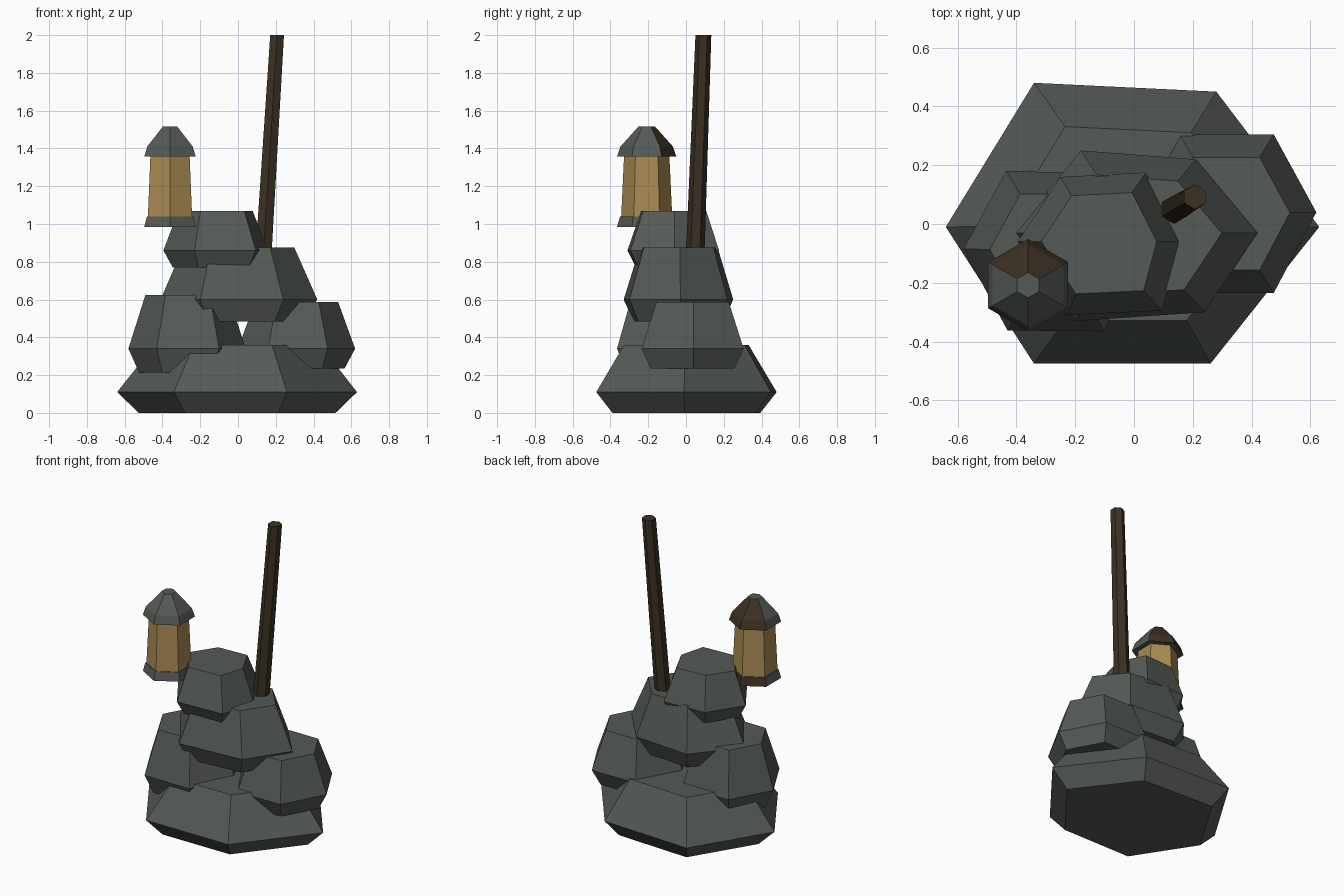
import bpy, bmesh, math

if "Cube" in bpy.data.objects:
    bpy.data.objects.remove(bpy.data.objects["Cube"])


def material(name, rgb):
    m = bpy.data.materials.new(name)
    m.diffuse_color = (*rgb, 1)
    m.use_nodes = True
    m.node_tree.nodes["Principled BSDF"].inputs["Base Color"].default_value = m.diffuse_color
    return m


STONE = material("grey stone", (0.090, 0.103, 0.094))
WOOD = material("dark brown wood", (0.045, 0.030, 0.017))
GLASS = material("amber glass", (0.40, 0.255, 0.085))


def loft(name, rings, mats, rule=None):
    """Join stacked rings of points into a closed, flat-shaded solid."""
    bm = bmesh.new()
    loops = [[bm.verts.new(p) for p in ring] for ring in rings]
    n = len(loops[0])
    bm.faces.new(loops[0][::-1])
    bm.faces.new(loops[-1])
    for a, b in zip(loops, loops[1:]):
        for i in range(n):
            j = (i + 1) % n
            bm.faces.new((a[i], a[j], b[j], b[i]))
    bmesh.ops.recalc_face_normals(bm, faces=bm.faces)
    bm.normal_update()
    if rule:
        for f in bm.faces:
            f.material_index = rule(f)
    me = bpy.data.meshes.new(name)
    bm.to_mesh(me)
    bm.free()
    for m in mats:
        me.materials.append(m)
    ob = bpy.data.objects.new(name, me)
    bpy.context.collection.objects.link(ob)
    return ob


def rock(name, centre, outline, z, bottom=0.82, top=0.71):
    """Six-sided boulder: widest outline at z[1], shrunk below and above."""
    cx, cy = centre
    rings = [[(cx + (x - cx) * s, cy + (y - cy) * s, h) for x, y in outline]
             for s, h in zip((bottom, 1, top), z)]
    return loft(name, rings, [STONE])


def hexagon(x, y, z, r):
    """Hexagon with corners pointing along y."""
    return [(x + r * math.cos(math.radians(30 + 60 * i)),
             y + r * math.sin(math.radians(30 + 60 * i)), z) for i in range(6)]


# Boulder pile
rock("base_rock", (0, 0),
     [(-.64, -.01), (-.34, -.475), (.26, -.475), (.63, -.01), (.28, .45), (-.34, .48)],
     (0, .11, .36), top=.69)
rock("left_rock", (-.27, -.09),
     [(-.58, -.085), (-.43, -.362), (-.10, -.365), (.04, -.09), (-.10, .18), (-.435, .18)],
     (.215, .34, .625))
rock("right_rock", (.31, .035),
     [(0, .03), (.16, -.235), (.475, -.235), (.62, .04), (.475, .305), (.155, .305)],
     (.235, .34, .587))
rock("upper_rock", (0, -.035),
     [(-.41, -.03), (-.20, -.33), (.24, -.30), (.42, -.03), (.21, .22), (-.18, .25)],
     (.485, .60, .875))
rock("top_rock", (-.12, -.06),
     [(-.395, -.06), (-.23, -.31), (.095, -.295), (.158, -.06), (.04, .175), (-.25, .16)],
     (.77, .86, 1.07))

# Leaning pole wedged into the pile
loft("pole", [hexagon(.117, .038, .55, .051), hexagon(.207, .092, 2.0, .042)], [WOOD])

# Lantern
LX, LY = -.36, -.208


def wooden_back(f):
    return 1 if f.normal.y > 0.2 else 0


def lantern_part(name, profile, mats, rule=None):
    loft(name, [hexagon(LX, LY, z, r) for z, r in profile], mats, rule)


lantern_part("lantern_base", [(.985, .157), (1.04, .141)], [STONE, WOOD], wooden_back)
lantern_part("lantern_glass", [(1.04, .135), (1.36, .120)], [GLASS])
lantern_part("lantern_roof", [(1.357, .157), (1.41, .139), (1.517, .043)],
             [STONE, WOOD], wooden_back)
